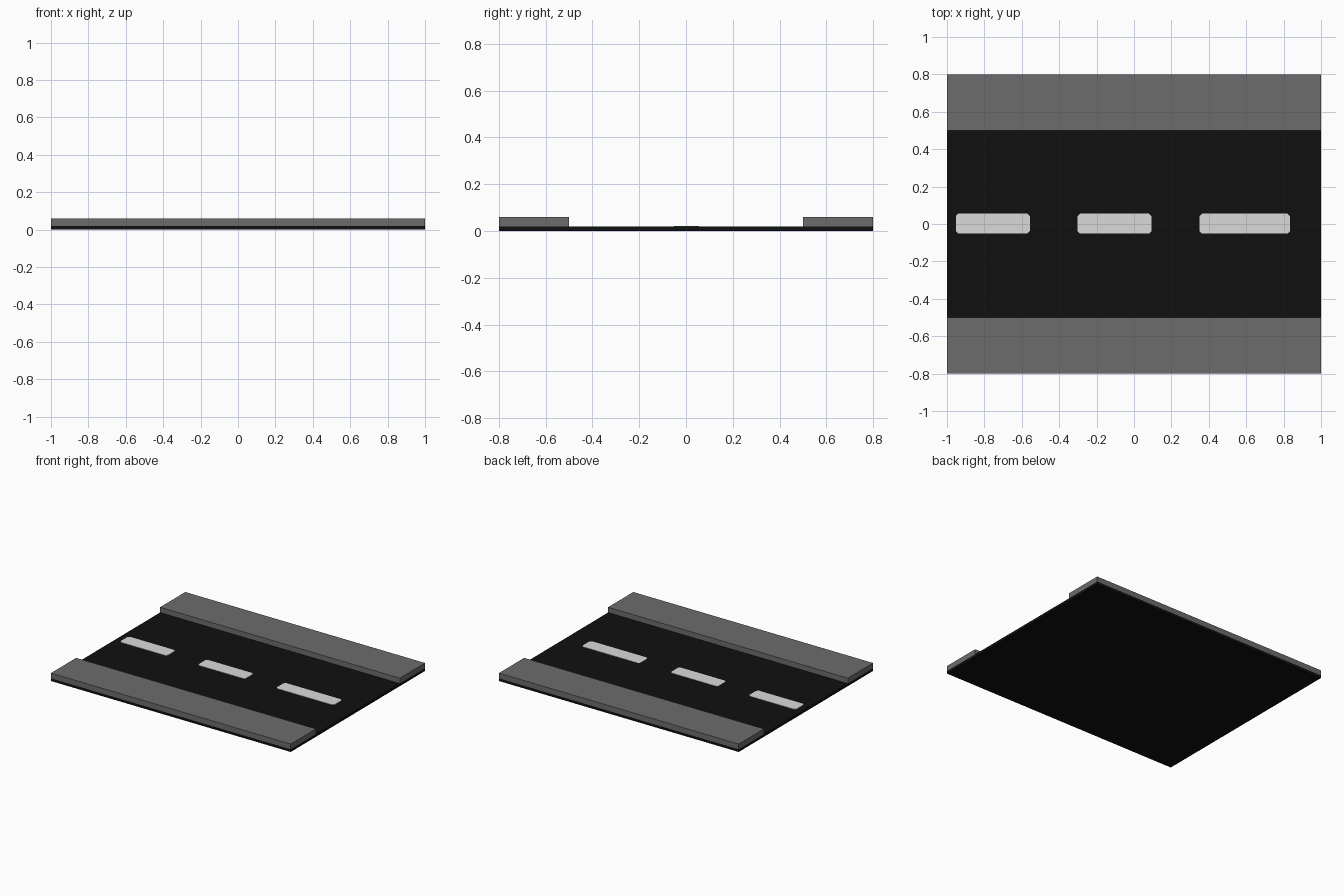
import bpy, bmesh

if "Cube" in bpy.data.objects:
    bpy.data.objects.remove(bpy.data.objects["Cube"])


def material(name, rgb):
    m = bpy.data.materials.new(name)
    m.diffuse_color = (*rgb, 1)
    m.use_nodes = True
    m.node_tree.nodes["Principled BSDF"].inputs["Base Color"].default_value = m.diffuse_color
    return m


asphalt = material("asphalt black", (0.005, 0.005, 0.005))
concrete = material("concrete grey", (0.15, 0.15, 0.15))
paint = material("paint white", (0.7, 0.7, 0.7))


def finish(name, bm, mat):
    bmesh.ops.recalc_face_normals(bm, faces=bm.faces)
    me = bpy.data.meshes.new(name)
    bm.to_mesh(me)
    bm.free()
    me.materials.append(mat)
    ob = bpy.data.objects.new(name, me)
    bpy.context.collection.objects.link(ob)


def box(name, lo, hi, mat):
    bm = bmesh.new()
    bmesh.ops.create_cube(bm, size=1)
    for v in bm.verts:
        v.co = [(l + h) / 2 + c * (h - l) for l, h, c in zip(lo, hi, v.co)]
    finish(name, bm, mat)


def dash(name, x0, x1, y0=-0.052, y1=0.056, c=0.014, z0=0.02, z1=0.0225):
    # thin plate with clipped corners
    bm = bmesh.new()
    outline = [(x0, y0 + c), (x0 + c, y0), (x1 - c, y0), (x1, y0 + c),
               (x1, y1 - c), (x1 - c, y1), (x0 + c, y1), (x0, y1 - c)]
    low = [bm.verts.new((x, y, z0)) for x, y in outline]
    top = [bm.verts.new((x, y, z1)) for x, y in outline]
    bm.faces.new(low[::-1])
    bm.faces.new(top)
    for i in range(8):
        j = (i + 1) % 8
        bm.faces.new((low[i], low[j], top[j], top[i]))
    finish(name, bm, paint)


# road slab
box("road", (-1, -0.8, 0), (1, 0.8, 0.02), asphalt)

# raised pavements on both sides
box("pavement_front", (-1, -0.8, 0.02), (1, -0.5, 0.06), concrete)
box("pavement_back", (-1, 0.5, 0.02), (1, 0.8, 0.06), concrete)

# centre line dashes
for i, (a, b) in enumerate([(-0.953, -0.557), (-0.302, 0.094), (0.35, 0.834)]):
    dash(f"lane_dash_{i + 1}", a, b)
